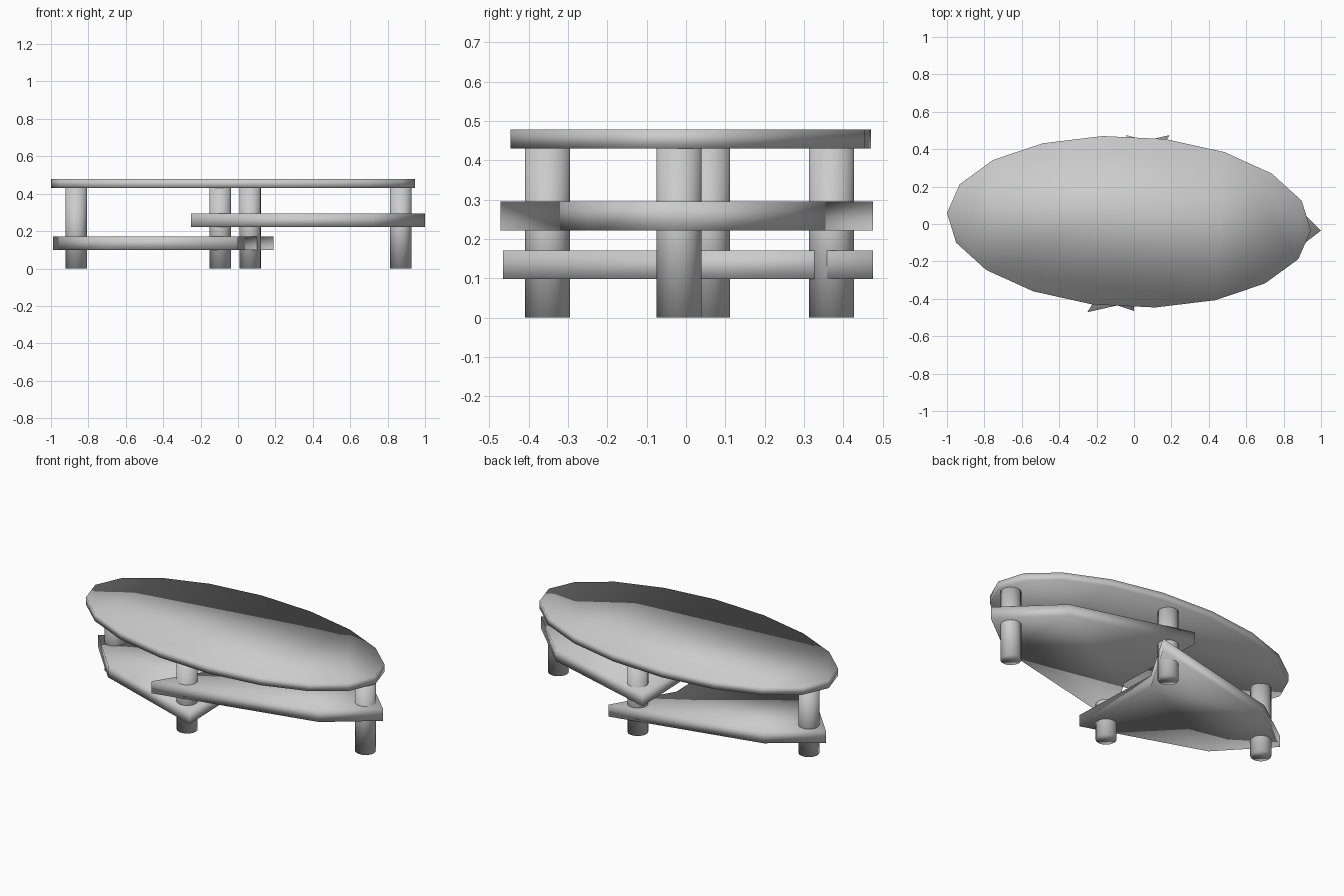
import bpy
import bmesh
from math import cos, sin, tau

cube = bpy.data.objects.get("Cube")
if cube:
    bpy.data.objects.remove(cube, do_unlink=True)

# Single grey finish
grey = bpy.data.materials.new("plain_grey")
grey.use_nodes = True
colour = (0.6, 0.6, 0.6, 1.0)
grey.diffuse_color = colour
grey.node_tree.nodes["Principled BSDF"].inputs["Base Color"].default_value = colour


def slab(name, outline, low, high):
    """Extrude a counter-clockwise outline into a softly shaded slab."""
    bm = bmesh.new()
    base = bm.faces.new([bm.verts.new((x, y, low)) for x, y in outline])
    raised = bmesh.ops.extrude_face_region(bm, geom=[base], use_keep_orig=True)
    top = [v for v in raised["geom"] if isinstance(v, bmesh.types.BMVert)]
    bmesh.ops.translate(bm, verts=top, vec=(0, 0, high - low))
    bmesh.ops.recalc_face_normals(bm, faces=bm.faces)
    for face in bm.faces:
        face.smooth = True
    mesh = bpy.data.meshes.new(name)
    bm.to_mesh(mesh)
    bm.free()
    mesh.materials.append(grey)
    obj = bpy.data.objects.new(name, mesh)
    bpy.context.collection.objects.link(obj)
    return obj


def oval(centre, a, b, count):
    """Points on an ellipse spanned by the two half axes a and b."""
    angles = [tau * i / count for i in range(count)]
    return [(centre[0] + a[0] * cos(t) + b[0] * sin(t),
             centre[1] + a[1] * cos(t) + b[1] * sin(t)) for t in angles]


# Slightly turned oval top
slab("table_top", oval((-0.027, 0.012), (0.973, -0.047), (0.028, 0.457), 18), 0.43, 0.478)

# Notched shelves, pointing opposite ways
slab("upper_shelf", [(1.0, -0.035), (0.69, 0.265), (-0.04, 0.475),
                     (-0.02, -0.11), (-0.25, -0.472), (0.72, -0.25)], 0.222, 0.295)
slab("lower_shelf", [(-0.99, 0.07), (-0.72, -0.22), (0.0, -0.465),
                     (-0.02, 0.12), (0.19, 0.475), (-0.71, 0.27)], 0.098, 0.17)

# Round legs
legs = {"left_leg": (0.87, -0.018), "right_leg": (-0.865, 0.055),
        "front_leg": (-0.095, -0.352), "back_leg": (0.065, 0.37)}
for name, spot in legs.items():
    slab(name, oval(spot, (0.058, 0), (0, 0.058), 18), 0.0, 0.43)
